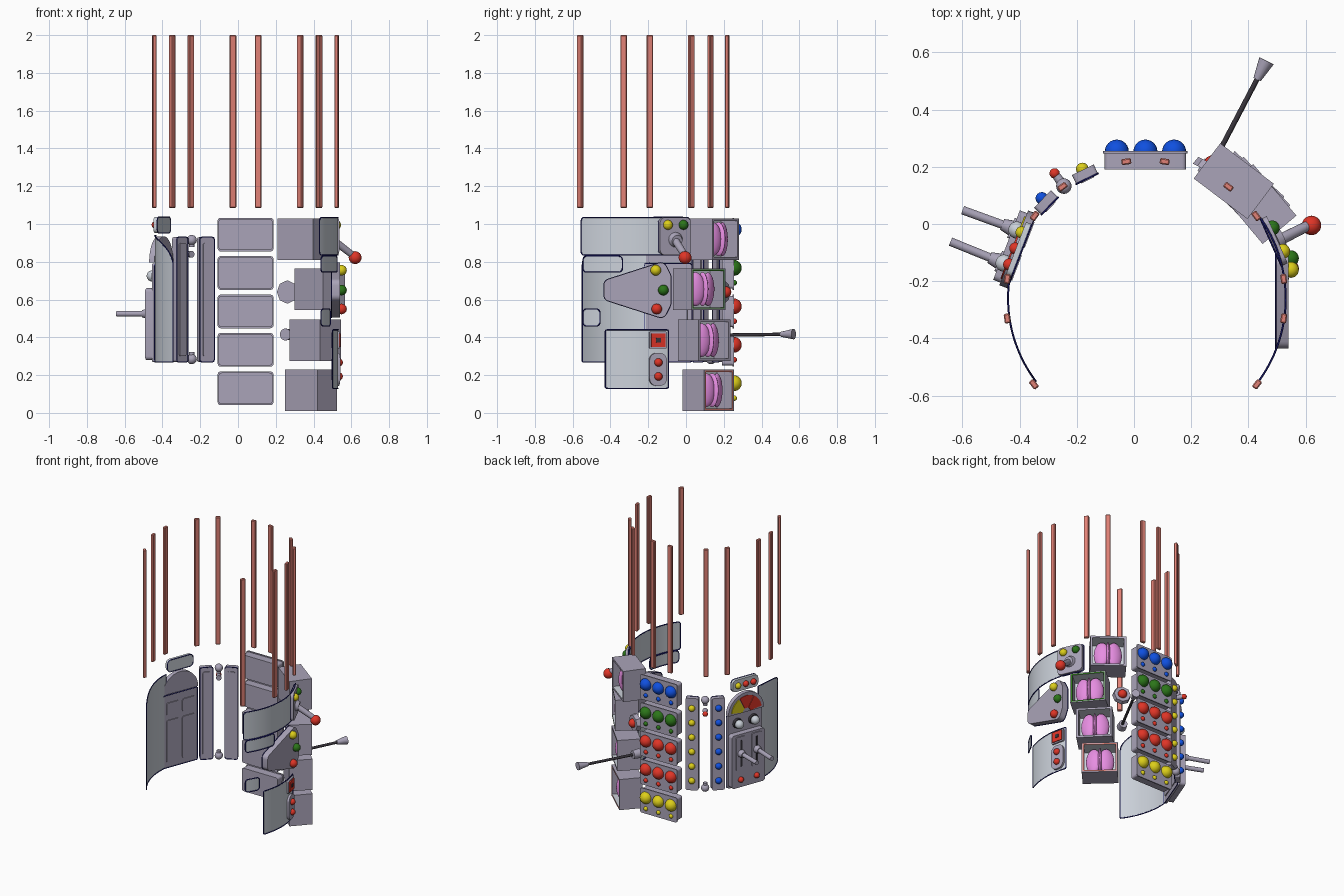
import bpy, bmesh
from math import sin, cos, pi, radians, sqrt, atan2, hypot
from mathutils import Matrix, Vector

if "Cube" in bpy.data.objects:
    bpy.data.objects.remove(bpy.data.objects["Cube"])

CX, CY = 0.04, -0.26          # axis of the ring of panels


def material(name, rgb):
    m = bpy.data.materials.new(name)
    m.use_nodes = True
    m.diffuse_color = (*rgb, 1)
    m.node_tree.nodes["Principled BSDF"].inputs["Base Color"].default_value = (*rgb, 1)
    return m


GREY = material("lavender grey", (.40, .37, .48))
PALE = material("pale grey", (.60, .64, .70))
BAR = material("dusty red", (.75, .22, .18))
RED = material("red", (.74, .035, .02))
GREEN = material("green", (.025, .18, .01))
BLUE = material("blue", (.005, .08, .74))
YELLOW = material("yellow", (.72, .62, .01))
PINK = material("pink", (.8, .27, .76))
DARK = material("charcoal", (.04, .035, .045))
NAVY = material("navy", (.01, .01, .16))


def finish(name, bm, *mats):
    bmesh.ops.recalc_face_normals(bm, faces=bm.faces)
    me = bpy.data.meshes.new(name)
    bm.to_mesh(me)
    bm.free()
    for m in mats:
        me.materials.append(m)
    ob = bpy.data.objects.new(name, me)
    bpy.context.scene.collection.objects.link(ob)
    ob.select_set(True)
    bpy.context.view_layer.objects.active = ob
    return ob


def station(deg, r, z=0.0):
    """Frame on the ring: x to the right seen from outside, y up, z outward."""
    a = radians(deg)
    m = Matrix(((-sin(a), 0, cos(a)), (cos(a), 0, sin(a)), (0, 1, 0))).to_4x4()
    m.translation = (CX + r * cos(a), CY + r * sin(a), z)
    return m


def ball(name, m, at, r, mat, scale=(1, 1, 1), turn=0):
    bm = bmesh.new()
    x = m @ Matrix.Translation(at) @ Matrix.Rotation(turn, 4, 'Y') @ Matrix.Diagonal((*scale, 1))
    bmesh.ops.create_uvsphere(bm, u_segments=20, v_segments=12, radius=r, matrix=x)
    return finish(name, bm, mat)


def rod(name, p, q, r0, r1, mat, sides=16):
    p, q = Vector(p), Vector(q)
    d = q - p
    bm = bmesh.new()
    x = Matrix.Translation((p + q) / 2) @ d.to_track_quat('Z', 'Y').to_matrix().to_4x4()
    bmesh.ops.create_cone(bm, cap_ends=True, segments=sides, radius1=r0, radius2=r1,
                          depth=d.length, matrix=x)
    return finish(name, bm, mat)


def trim(name, points, r=.0035):
    """Slim navy edging along a closed outline."""
    cu = bpy.data.curves.new(name, 'CURVE')
    cu.dimensions = '3D'
    cu.bevel_depth = r
    cu.bevel_resolution = 1
    sp = cu.splines.new('POLY')
    sp.points.add(len(points) - 1)
    for p, co in zip(sp.points, points):
        p.co = (*co, 1)
    sp.use_cyclic_u = True
    cu.materials.append(NAVY)
    bpy.context.scene.collection.objects.link(bpy.data.objects.new(name, cu))


def rounded(corners, r, steps=5):
    """Counter-clockwise convex outline with rounded corners, given arc centres."""
    out, n = [], len(corners)
    for i, (x, y) in enumerate(corners):
        px, py = corners[i - 1]
        nx, ny = corners[(i + 1) % n]
        a = atan2(y - py, x - px) - pi / 2
        b = atan2(ny - y, nx - x) - pi / 2
        sweep = (b - a) % (2 * pi)
        out += [(x + r * cos(a + sweep * k / steps), y + r * sin(a + sweep * k / steps))
                for k in range(steps + 1)]
    return out


def rect(w, h, r=.015, x=0, y=0):
    a, b = w / 2 - r, h / 2 - r
    return rounded([(x - a, y - b), (x + a, y - b), (x + a, y + b), (x - a, y + b)], r)


def plate(name, m, outline, back, front, mat, edged=False):
    bm = bmesh.new()
    base = [m @ Vector((x, y, back)) for x, y in outline]
    f = bm.faces.new([bm.verts.new(p) for p in base])
    ext = bmesh.ops.extrude_face_region(bm, geom=[f])["geom"]
    off = m.to_3x3() @ Vector((0, 0, front - back))
    bmesh.ops.translate(bm, verts=[v for v in ext if isinstance(v, bmesh.types.BMVert)], vec=off)
    if edged:
        trim(name + "_trim", base, .003)
    return finish(name, bm, mat)


def sheet(name, a0, a1, low, high, r=.49, corner=.02, arch=0):
    """Thin edged shell between two angles; arch drops the top toward the far end."""
    bm, rows, n = bmesh.new(), [], 32
    length = abs(radians(a1 - a0)) * r
    for i in range(n + 1):
        t = (1 - cos(pi * i / n)) / 2
        d = min(t, 1 - t) * length
        cut = corner - sqrt(corner ** 2 - (corner - d) ** 2) if d < corner else 0
        top = high - cut - arch * (1 - sqrt(max(0, 1 - t * t)))
        m = station(a0 + (a1 - a0) * t, r)
        rows.append([bm.verts.new(m @ Vector((0, z, 0))) for z in (low + cut, top)])
    for p, q in zip(rows, rows[1:]):
        bm.faces.new((p[0], q[0], q[1], p[1]))
    trim(name + "_trim", [p[0].co.copy() for p in rows] + [p[1].co.copy() for p in rows[::-1]])
    return finish(name, bm, PALE)


# Hanging bars, mirrored across the axis
for dx, dy in ((.067, .478), (.29, .39), (.387, .288), (.483, .068), (.483, -.07), (.39, -.30)):
    for s in (-1, 1):
        bm = bmesh.new()
        m = station(atan2(dy, s * dx) * 180 / pi, hypot(dx, dy), 1.5425)
        bmesh.ops.create_cube(bm, size=1, matrix=m @ Matrix.Diagonal((.034, .915, .021, 1)))
        bmesh.ops.bevel(bm, geom=bm.edges[:], offset=.004, segments=1, affect='EDGES')
        finish("hanging_bar", bm, BAR)

# Rear stack of light boxes
for i, mat in enumerate((YELLOW, RED, RED, GREEN, BLUE)):
    m = station(90, .515, .13 + .2035 * i)
    plate("light_box", m, rect(.285, .165), -.065, -.006, GREY)
    plate("light_box_lid", m, rect(.295, .178), -.008, 0, GREY)
    for x in (-.1, 0, .1):
        ball("large_light", m, (x, .027, -.002), .042, mat)
        ball("small_light", m, (x, -.052, 0), .015, mat)

# Open boxes with pink shells inside
for deg, z, rim in ((53, .92, GREY), (40, .655, GREEN), (44, .385, GREY), (47.5, .12, BAR)):
    m = station(deg, .59, z)
    bm = bmesh.new()
    bmesh.ops.create_cube(bm, size=1, matrix=Matrix.Translation((0, 0, -.077))
                          @ Matrix.Diagonal((.235, .22, .154, 1)))
    face = max(bm.faces, key=lambda f: f.calc_center_median().z)
    bmesh.ops.inset_region(bm, faces=[face], thickness=.009)
    inner = bmesh.ops.inset_region(bm, faces=[face], thickness=.011)["faces"]
    for f in inner:
        f.material_index = 2
    walls = bmesh.ops.extrude_face_region(bm, geom=[face])["geom"]
    floor = [f for f in walls if isinstance(f, bmesh.types.BMFace)][0]
    bmesh.ops.translate(bm, verts=floor.verts[:], vec=(0, 0, -.11))
    if face.is_valid:
        bm.faces.remove(face)
    for f in bm.faces:
        c = f.calc_center_median()
        if max(abs(c.x), abs(c.y)) < .1 and -.12 < c.z < -.001:
            f.material_index = 1
    bm.transform(m)
    finish("open_box", bm, GREY, PALE, rim)
    for s in (-1, 1):
        ball("pink_shell", m, (s * .043, 0, -.056), .09, PINK, (.58, 1, .3), s * .4)
    ball("pink_ridge", m, (0, 0, -.05), .09, PINK, (.16, 1, .5))

# Round dial and long lever beside the boxes
m = station(63.5, .515, .64)
rod("dial", m @ Vector((0, 0, -.02)), m @ Vector((0, 0, .01)), .062, .055, GREY, 8)
ball("dial_button", m, (0, 0, .01), .03, RED)
m = station(64, .51, .415)
rod("lever_base", m @ Vector((0, 0, -.03)), m @ Vector((0, 0, .02)), .032, .028, GREY)
rod("lever_shaft", (.27, .2, .412), (.435, .515, .416), .009, .009, DARK)
rod("lever_grip", (.43, .505, .416), (.463, .57, .417), .014, .028, GREY)

# Curved shells on the left side
sheet("upper_shell", -37, 35, .835, 1.035)
sheet("middle_shell", -35.5, -9, .745, .83)
sheet("small_shell", -35.5, -23.5, .46, .55)
sheet("lower_shell", -20, 20, .13, .44, corner=.01)

# Joystick plate on the upper shell
m = station(24, .49, .935)
plate("joystick_plate", m, rect(.18, .2, .03), -.01, .014, GREY, True)
ball("joystick_light", m, (-.045, .06, .015), .026, YELLOW)
ball("joystick_light", m, (.045, .06, .015), .026, GREEN)
rod("joystick_base", m @ Vector((0, -.02, .01)), m @ Vector((0, -.024, .035)), .042, .03, GREY)
rod("joystick_arm", (.51, -.055, .91), (.61, -.005, .833), .02, .018, GREY)
ball("joystick_knob", Matrix.Identity(4), (.62, -.005, .822), .034, RED)

# Tapered panel with three lights
m = station(0, .5, .65)
plate("tapered_panel", m, rounded([(-.14, -.025), (.125, -.11), (.145, -.07), (.145, .07),
                                   (.125, .11), (-.14, .025)], .035), -.045, 0, GREY, True)
for x, y, mat in ((.1, .105, YELLOW), (.14, 0, GREEN), (.105, -.1, RED)):
    ball("tapered_panel_light", m, (x, y, .008), .028, mat)

# Square switch and double button plate on the lower shell
m = station(13, .492, .385)
plate("switch_frame", m, rect(.095, .09, .008), -.01, .008, GREY, True)
plate("switch_face", m, rect(.078, .073, .004), .008, .015, RED)
plate("switch_centre", m, rect(.026, .024, .003), .015, .019, DARK)
m = station(13, .492, .23)
plate("button_plate", m, rect(.095, .175, .04), -.01, .012, GREY, True)
for y in (-.037, .037):
    ball("plate_button", m, (0, y, .014), .022, RED)

# Slim light strips with finials between them
for deg, mat in ((116, YELLOW), (136, BLUE)):
    m = station(deg, .485, .6)
    plate("light_strip", m, rect(.085, .66, .012), -.02, .015, GREY, True)
    plate("strip_back", m, rect(.05, .6, .012), -.026, -.02, GREY)
    for i in range(6):
        ball("strip_light", m, (0, -.26 + .104 * i, .018), .022, mat)
m = station(126, .485, .6)
for y in (-.315, .315):
    ball("strip_finial", m, (0, y, 0), .027, GREY)
    rod("finial_stem", m @ Vector((0, y * .88, 0)), m @ Vector((0, y, 0)), .014, .014, GREY)
rod("finial_handle", m @ Vector((0, .24, 0)), m @ Vector((0, .24, .05)), .018, .014, GREY)
ball("finial_button", m, (.0, .24, .055), .018, RED)

# Arched shell and lever panel on the right side
sheet("arched_shell", 172, 217, .27, .94, r=.48, corner=.004, arch=.16)
m = station(159, .475)
plate("lever_panel_back", m, rect(.27, .52, .01, 0, .53), -.012, .004, GREY, True)
plate("lever_panel", m, rect(.26, .38, .02, 0, .47), .004, .045, GREY)
for x in (-.062, .062):
    plate("inner_panel", m, rect(.095, .3, .01, x, .46), -.018, -.012, GREY)
    plate("inner_panel_small", m, rect(.095, .09, .01, x, .69), -.018, -.012, GREY)
    plate("lever_mount", m, rect(.075, .24, .01, x, .525), .045, .052, GREY)
    plate("lever_slot", m, rect(.014, .19, .005, x, .525), .052, .054, DARK)
    rod("knob_collar", m @ Vector((x, .725, 0)), m @ Vector((x, .725, .022)), .036, .034, DARK)
    ball("pale_knob", m, (x, .725, .03), .03, PALE)
    rod("lever_sleeve", m @ Vector((x, .525, .04)), m @ Vector((x, .525, .085)), .03, .02, GREY)
    rod("side_lever", m @ Vector((x, .525, .06)), m @ Vector((x * .95, .525, .232)), .015, .015, GREY)
    ball("lever_panel_button", m, (x, .335, .048), .02, RED)


# Half-round gauge with coloured sectors
def sector(r0, r1, a0, a1, n=10):
    arc = [radians(a0 + (a1 - a0) * k / n) for k in range(n + 1)]
    return [(r1 * cos(a), .795 + r1 * sin(a)) for a in arc] + \
           [(r0 * cos(a), .795 + r0 * sin(a)) for a in reversed(arc)]


plate("gauge", m, sector(.001, .14, 0, 180, 24), -.012, .018, GREY)
for a0, mat in ((8, RED), (64, RED), (120, YELLOW)):
    plate("gauge_sector", m, sector(.03, .118, a0, a0 + 52), .018, .023, mat)

# Top strip with three lights
plate("top_strip", m, rect(.2, .085, .025, 0, .995), -.012, .01, PALE, True)
for x, mat in ((-.06, YELLOW), (0, RED), (.06, RED)):
    ball("top_strip_light", m, (x, .995, .012), .021, mat)

bpy.ops.object.shade_smooth_by_angle(angle=radians(35))
